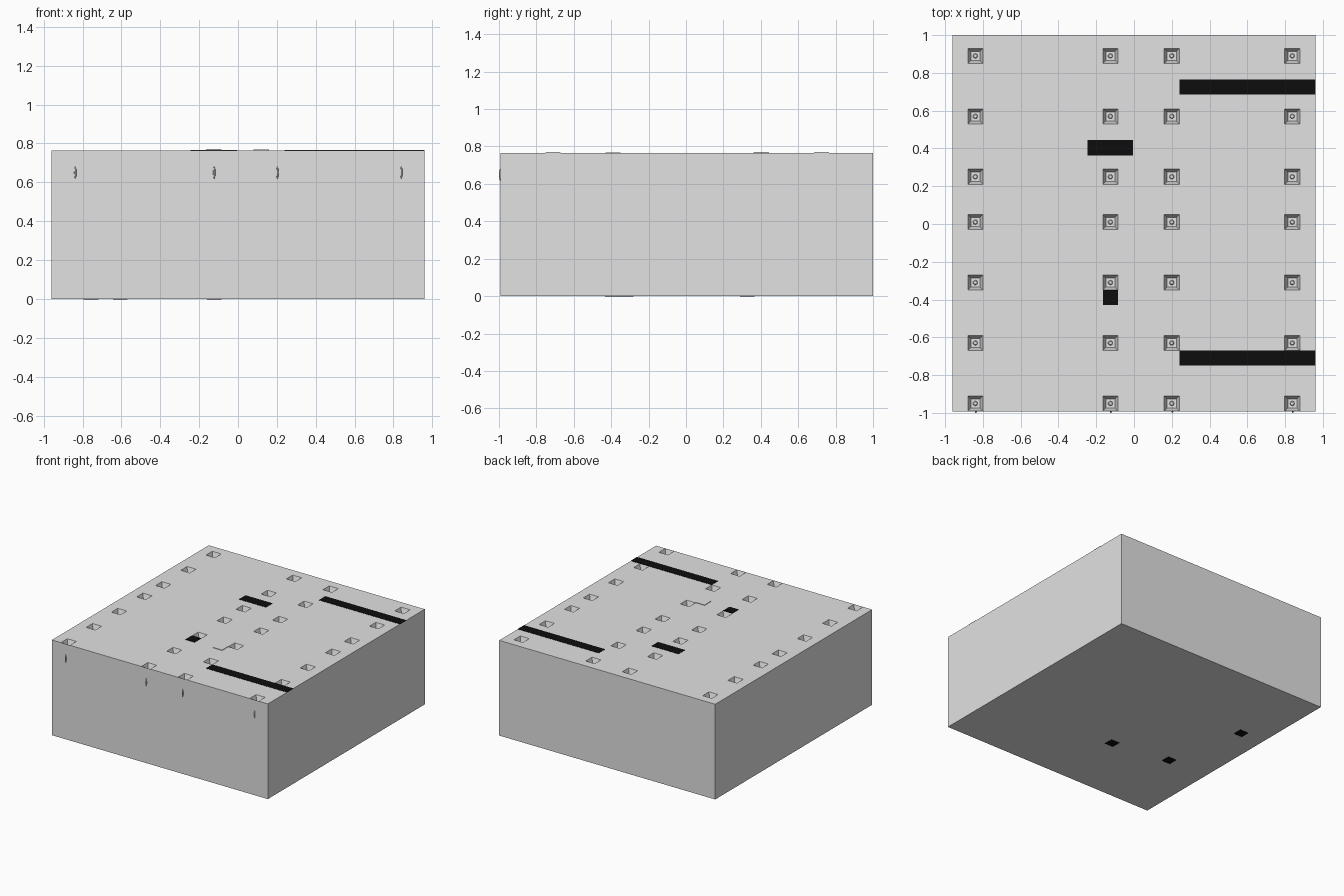
import bpy, bmesh, math
from mathutils import Matrix

if "Cube" in bpy.data.objects:
    bpy.data.objects.remove(bpy.data.objects["Cube"])


def material(name, value):
    m = bpy.data.materials.new(name)
    m.diffuse_color = (value, value, value, 1)
    m.use_nodes = True
    m.node_tree.nodes["Principled BSDF"].inputs["Base Color"].default_value = m.diffuse_color
    return m


GREY = material("pale grey", 0.76)
BLACK = material("black", 0.004)

X0, X1, Y0, Y1, H = -0.96, 0.96, -0.992, 1.0, 0.765
COL_X = [-0.84, -0.125, 0.2, 0.838]
COL_Y = [-0.95, -0.63, -0.31, 0.01, 0.25, 0.57, 0.89]
HALF, INNER, DEPTH = 0.04, 0.024, 0.05


def finish(name, bm, mat):
    bmesh.ops.remove_doubles(bm, verts=bm.verts, dist=1e-5)
    bmesh.ops.recalc_face_normals(bm, faces=bm.faces)
    me = bpy.data.meshes.new(name)
    bm.to_mesh(me)
    bm.free()
    me.materials.append(mat)
    ob = bpy.data.objects.new(name, me)
    bpy.context.collection.objects.link(ob)
    return ob


def face(bm, pts):
    bm.faces.new([bm.verts.new(p) for p in pts])


def rect(x0, x1, y0, y1, z):
    return [(x0, y0, z), (x1, y0, z), (x1, y1, z), (x0, y1, z)]


# hall block: floor, walls, and a roof grid with a sunken funnel at each column
bm = bmesh.new()
low, top = rect(X0, X1, Y0, Y1, 0), rect(X0, X1, Y0, Y1, H)
face(bm, low[::-1])
for i in range(4):
    j = (i + 1) % 4
    face(bm, [low[i], low[j], top[j], top[i]])
xs = [X0] + [c + s * HALF for c in COL_X for s in (-1, 1)] + [X1]
ys = [Y0] + [c + s * HALF for c in COL_Y for s in (-1, 1)] + [Y1]
for i in range(len(xs) - 1):
    for j in range(len(ys) - 1):
        outer = rect(xs[i], xs[i + 1], ys[j], ys[j + 1], H)
        if i % 2 and j % 2:
            cx, cy = COL_X[i // 2], COL_Y[j // 2]
            inner = rect(cx - INNER, cx + INNER, cy - INNER, cy + INNER, H - DEPTH)
            face(bm, inner)
            for k in range(4):
                n = (k + 1) % 4
                face(bm, [outer[k], outer[n], inner[n], inner[k]])
        else:
            face(bm, outer)
finish("hall_block", bm, GREY)

# small round stud at the bottom of each funnel
bm = bmesh.new()
for cx in COL_X:
    for cy in COL_Y:
        bmesh.ops.create_cone(bm, cap_ends=True, segments=10, radius1=0.013, radius2=0.009,
                              depth=0.012, matrix=Matrix.Translation((cx, cy, H - DEPTH + 0.005)))
finish("column_studs", bm, GREY)

# slim column fittings that poke through the front wall
bm = bmesh.new()
for cx in COL_X:
    mat = Matrix.Translation((cx + 0.003, Y0, 0.65)) @ Matrix.Diagonal((0.006, 0.008, 0.032, 1))
    bmesh.ops.create_uvsphere(bm, u_segments=8, v_segments=6, radius=1, matrix=mat)
finish("front_fittings", bm, GREY)


# thin plates on the roof and under the floor
def plate(name, x0, x1, y0, y1, z0, z1, mat):
    bm = bmesh.new()
    m = Matrix.Translation(((x0 + x1) / 2, (y0 + y1) / 2, (z0 + z1) / 2))
    bmesh.ops.create_cube(bm, size=1, matrix=m @ Matrix.Diagonal((x1 - x0, y1 - y0, z1 - z0, 1)))
    finish(name, bm, mat)


R0, R1 = H - 0.002, H + 0.004
plate("roof_strip_back", 0.24, X1, 0.685, 0.765, R0, H + 0.002, BLACK)
plate("roof_strip_front", 0.24, X1, -0.75, -0.67, R0, H + 0.002, BLACK)
plate("roof_opening_middle", -0.245, -0.005, 0.362, 0.445, R0, H + 0.002, BLACK)
plate("roof_opening_small", -0.165, -0.085, -0.43, -0.35, R0, R1, BLACK)
plate("roof_hatch", 0.08, 0.16, -0.43, -0.35, R0, R1, GREY)
plate("floor_hatch", 0.08, 0.16, -0.435, -0.355, 0.0, 0.004, GREY)
for i, (cx, cy) in enumerate([(-0.122, -0.396), (-0.606, -0.32), (-0.757, 0.327)]):
    plate("floor_opening_%d" % (i + 1), cx - 0.038, cx + 0.038, cy - 0.038, cy + 0.038,
          -0.002, 0.002, BLACK)
